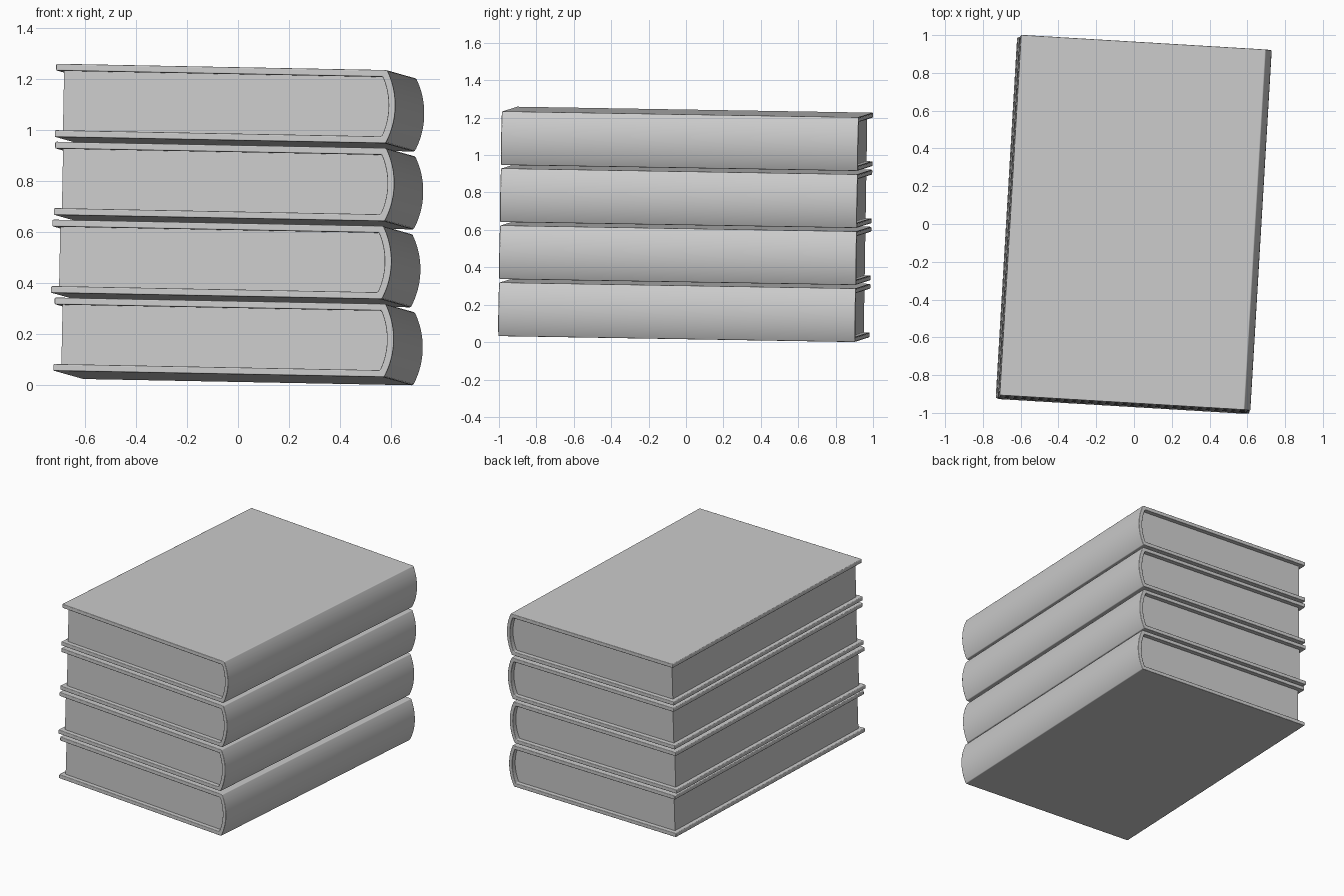
import bpy, bmesh, math
from mathutils import Matrix

if "Cube" in bpy.data.objects:
    bpy.data.objects.remove(bpy.data.objects["Cube"])

W, L, H, T = 1.298, 1.912, 0.287, 0.027   # flat width, length, height, cover thickness
INSET = 0.03                              # page recess from cover edges
TILT = (Matrix.Rotation(math.radians(-3.4), 4, 'Z')
        @ Matrix.Rotation(-0.0167, 4, 'X') @ Matrix.Rotation(0.019, 4, 'Y'))


def arc(x, z0, z1, sag, n=20):
    """Points of a shallow arc from (x, z0) to (x, z1), bulging by sag in +x."""
    h = (z1 - z0) / 2
    r = (h * h + sag * sag) / (2 * sag)
    a = math.asin(h / r)
    mid = (z0 + z1) / 2
    return [(x + sag - r + r * math.cos(t), mid + r * math.sin(t))
            for t in (-a + 2 * a * i / n for i in range(n + 1))]


def extrude_profile(name, pts, length, matrix, bevel=0):
    """Extrude an x-z outline along y, centred on y = 0."""
    bm = bmesh.new()
    face = bm.faces.new([bm.verts.new((x, -length / 2, z)) for x, z in pts])
    res = bmesh.ops.extrude_face_region(bm, geom=[face])
    verts = [v for v in res['geom'] if isinstance(v, bmesh.types.BMVert)]
    bmesh.ops.translate(bm, verts=verts, vec=(0, length, 0))
    bmesh.ops.recalc_face_normals(bm, faces=bm.faces)
    mesh = bpy.data.meshes.new(name)
    bm.to_mesh(mesh)
    bm.free()
    ob = bpy.data.objects.new(name, mesh)
    bpy.context.collection.objects.link(ob)
    ob.matrix_world = matrix
    bpy.ops.object.select_all(action='DESELECT')
    ob.select_set(True)
    bpy.context.view_layer.objects.active = ob
    bpy.ops.object.shade_smooth_by_angle(angle=math.radians(30))
    if bevel:
        mod = ob.modifiers.new("soft_edges", 'BEVEL')
        mod.width = bevel
        mod.segments = 2
        mod.limit_method = 'ANGLE'
        mod.harden_normals = True
    return ob


# Cover: C-shaped shell with a rounded spine on +x
outer = arc(W / 2, 0, H, 0.035)
inner = arc(W / 2 - 0.017, T, H - T, 0.025)
cover = ([(-W / 2, 0)] + outer + [(-W / 2, H), (-W / 2, H - T)]
         + inner[::-1] + [(-W / 2, T)])

# Page block: fills the shell, recessed on three sides
e = 0.001
pages = ([(-W / 2 + INSET, T - e)] + arc(W / 2 - 0.017, T - e, H - T + e, 0.026)
         + [(-W / 2 + INSET, H - T + e)])

# Stack of four slightly shifted, tilted books
for i, (x, y) in enumerate([(-0.019, -0.011), (-0.028, -0.006),
                            (-0.017, -0.001), (-0.013, 0.004)]):
    m = Matrix.Translation((x, y, 0.0285 + 0.305 * i)) @ TILT
    extrude_profile(f"book_cover_{i + 1}", cover, L, m, 0.005)
    extrude_profile(f"book_pages_{i + 1}", pages, L - 2 * INSET, m)
